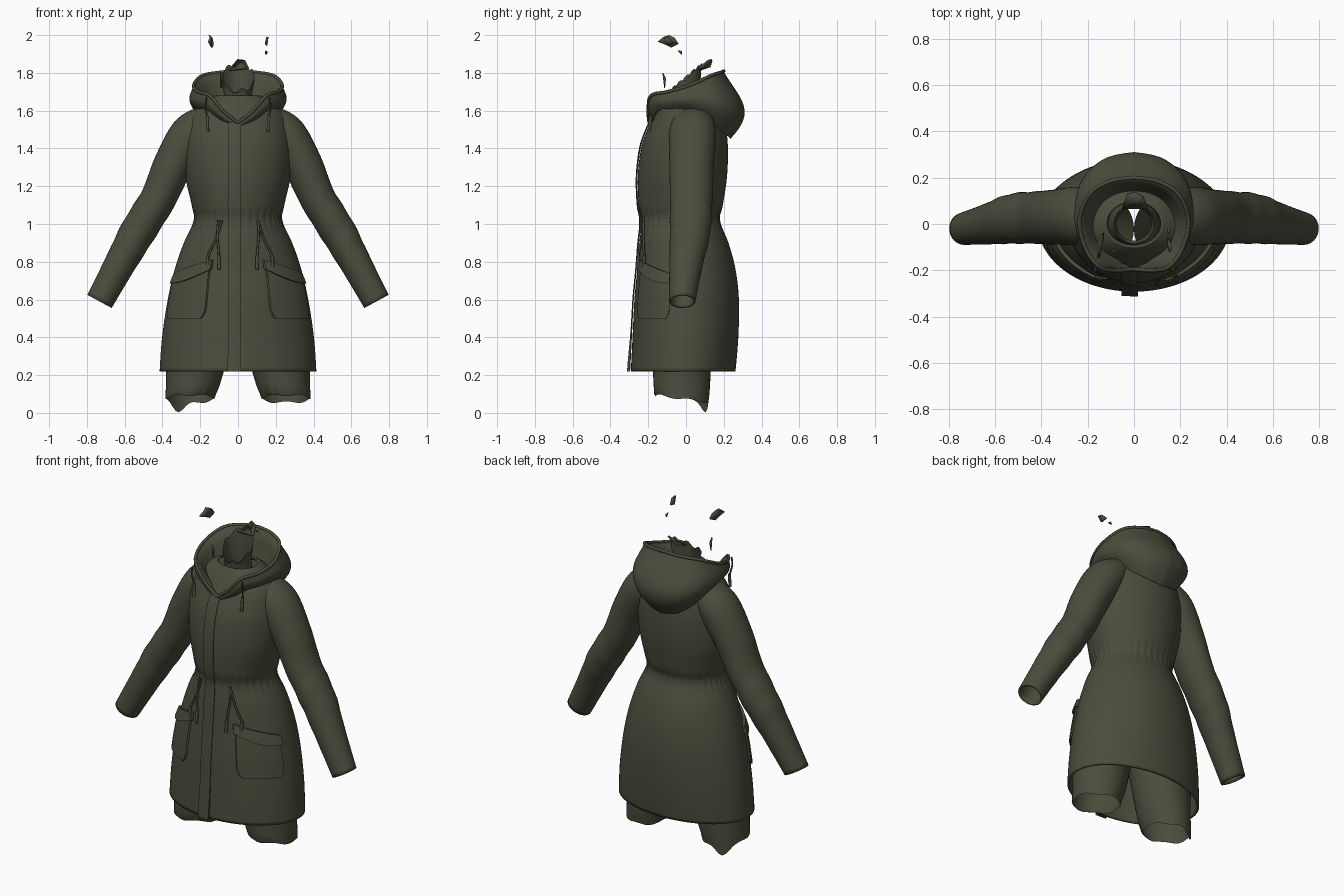
import bpy, bmesh, math
from math import sin, cos, pi, exp
from mathutils import Vector

if "Cube" in bpy.data.objects:
    bpy.data.objects.remove(bpy.data.objects["Cube"])

olive = bpy.data.materials.new("olive_cloth")
olive.diffuse_color = (0.072, 0.073, 0.046, 1)
olive.use_nodes = True
olive.node_tree.nodes["Principled BSDF"].inputs["Base Color"].default_value = olive.diffuse_color


def finish(obj, angle=50):
    obj.data.materials.append(olive)
    bpy.ops.object.select_all(action='DESELECT')
    obj.select_set(True)
    bpy.context.view_layer.objects.active = obj
    bpy.ops.object.shade_smooth_by_angle(angle=math.radians(angle))
    return obj


def mesh(name, verts, faces, angle=50):
    me = bpy.data.meshes.new(name)
    me.from_pydata([tuple(v) for v in verts], [], faces)
    bm = bmesh.new()
    bm.from_mesh(me)
    bmesh.ops.recalc_face_normals(bm, faces=bm.faces)
    bm.to_mesh(me)
    bm.free()
    obj = bpy.data.objects.new(name, me)
    bpy.context.collection.objects.link(obj)
    return finish(obj, angle)


def loft(name, rings, closed=True, angle=50):
    n = len(rings[0])
    faces = [(r * n + i, r * n + (i + 1) % n, (r + 1) * n + (i + 1) % n, (r + 1) * n + i)
             for r in range(len(rings) - 1) for i in range(n if closed else n - 1)]
    return mesh(name, [p for r in rings for p in r], faces, angle)


def spline(rows, steps):
    """Smooth curve through rows of numbers."""
    out = []
    for i in range(len(rows) - 1):
        p = [Vector(rows[min(max(i + k, 0), len(rows) - 1)]) for k in (-1, 0, 1, 2)]
        for s in range(steps):
            u = s / steps
            out.append(p[1] + (p[2] - p[0]) * (u / 2)
                       + (2 * p[0] - 5 * p[1] + 4 * p[2] - p[3]) * (u * u / 2)
                       + (3 * p[1] - p[0] - 3 * p[2] + p[3]) * (u ** 3 / 2))
    return out + [Vector(rows[-1])]


def solid(obj, thickness):
    m = obj.modifiers.new("thickness", 'SOLIDIFY')
    m.thickness = thickness
    m.offset = -1


# Coat body: height, half width, front depth, back depth
BODY = spline([(0.22, .415, .292, .262), (0.4, .402, .283, .277), (0.6, .372, .273, .28),
               (0.76, .335, .258, .262), (0.9, .287, .247, .225), (1.02, .232, .235, .178),
               (1.1, .245, .25, .195), (1.25, .278, .255, .217), (1.4, .285, .238, .222),
               (1.5, .272, .205, .212), (1.58, .245, .165, .19), (1.64, .185, .13, .15),
               (1.68, .12, .1, .1)], 6)


def section(z):
    for p, q in zip(BODY, BODY[1:]):
        if z <= q[0]:
            return p.lerp(q, max(0, (z - p[0]) / (q[0] - p[0])))
    return BODY[-1]


def surf(t, z, off=0.0):
    """Point on the coat; t = 0 is the front, pi the back."""
    _, a, f, b = section(z)
    g = 1 + .014 * sin(34 * t) * exp(-((z - 1.03) / .05) ** 2)
    y = -f if cos(t) > 0 else -b
    return Vector(((a * g + off) * sin(t), (y * g - math.copysign(off, -y)) * abs(cos(t))
                   if cos(t) > 0 else (b * g + off) * abs(cos(t)), z))


def front(x, z, off=0.0):
    return surf(math.asin(max(-1, min(1, x / section(z)[1]))), z, off)


N = 136
body = loft("coat_body", [[surf(2 * pi * i / N, r[0]) for i in range(N)] for r in BODY])
solid(body, .012)


def patch(name, point, nu, nv, off):
    """Raised cloth panel with side walls, point(u, v, offset)."""
    rows = []
    for j in range(-1, nv + 2):
        row = []
        for i in range(-1, nu + 2):
            edge = i in (-1, nu + 1) or j in (-1, nv + 1)
            u, v = min(max(i, 0), nu) / nu, min(max(j, 0), nv) / nv
            row.append(point(u, v, -.006 if edge else off))
        rows.append(row)
    return loft(name, rows, False, 40)


# Front closing strip, standing out a little at the bottom
patch("front_placket", lambda u, v, o: front(-.052 + .068 * u, .22 + 1.32 * v,
      o + (.009 * exp(-(v / .12) ** 2) if o > 0 else 0)), 4, 60, .011)

for s, side in ((-1, "left"), (1, "right")):
    # Patch pocket with rounded lower corners
    def pocket(u, v, o):
        w = 1 - .16 * max(0, 1 - v / .22) ** 2
        uu = .5 + (u - .5) * w
        return surf(s * (.46 + .8 * uu), .5 + v * (.29 - .06 * uu) - .0 * u, o)
    patch(side + "_pocket", pocket, 14, 14, .012)

    # Slanted pocket flap
    patch(side + "_pocket_flap", lambda u, v, o: surf(
        s * (.43 + .86 * u), .81 - .075 * u - (1 - v) * (.05 + .02 * sin(pi * u)),
        o + (.008 * (1 - v) if o > 0 else 0)), 14, 4, .015)

    # Sleeve: centre x, y, z, half width across, half depth
    path = spline([(.17, .035, 1.55, .085, .11), (.25, .035, 1.47, .112, .125),
                   (.345, .03, 1.31, .104, .118), (.42, .028, 1.14, .095, .113),
                   (.53, .022, .96, .094, .107), (.63, 0, .78, .082, .088),
                   (.733, -.02, .59, .073, .07)], 6)
    rings = []
    for k, p in enumerate(path):
        d = path[min(k + 1, len(path) - 1)] - path[max(k - 1, 0)]
        d = Vector((d[0], 0, d[2])).normalized()
        across = Vector((-d.z, 0, d.x))
        ring = []
        for i in range(40):
            t = 2 * pi * i / 40
            fold = 1 + .022 * sin(k * 1.5 + 2 * cos(t)) * exp(-((p[2] - .98) / .17) ** 2)
            q = Vector(p[:3]) + across * (p[3] * fold * cos(t)) + Vector((0, p[4] * fold * sin(t), 0))
            ring.append((s * q.x, q.y, q.z))
        rings.append(ring)
    solid(loft(side + "_sleeve", rings), .01)

    # Thigh, torn off at the bottom
    def leg_ring(z, cx, rx, ry, torn=False):
        ring = []
        for i in range(40):
            t = 2 * pi * i / 40
            x, y = cx + rx * cos(t), -.022 + ry * sin(t)
            drop = 0
            if torn:
                drop = -.02 * sin(t) + .006 * sin(5 * t)
                if s < 0:
                    drop -= .05 * exp(-((t - 1.1) / .35) ** 2)
            ring.append((s * x, y, z + drop))
        return ring
    loft(side + "_thigh", [leg_ring(.6, .18, .18, .17), leg_ring(.4, .21, .175, .165),
                           leg_ring(.22, .228, .153, .153), leg_ring(.14, .24, .141, .149),
                           leg_ring(.1, .25, .134, .146), leg_ring(.075, .255, .13, .14, True)])


# Lowered hood: right half of rim and of lower seam, front to back
def whole(half):
    pts = spline(half, 5)
    return pts + [Vector((-p.x, p.y, p.z)) for p in pts[-2:0:-1]]


rim = whole([(0, -.195, 1.535), (.08, -.2, 1.6), (.15, -.185, 1.68), (.212, -.1, 1.70),
             (.235, .02, 1.735), (.19, .13, 1.785), (.1, .185, 1.803), (0, .2, 1.81)])
seam = whole([(0, -.18, 1.5), (.09, -.17, 1.55), (.16, -.15, 1.6), (.205, -.08, 1.61),
              (.215, .02, 1.6), (.18, .14, 1.53), (.1, .215, 1.47), (0, .235, 1.45)])
rings = []
for k in range(5):                       # lining, from the neck up to the rim
    u = k / 4
    rings.append([Vector((r.x * (.55 + .38 * u), r.y * (.6 + .32 * u),
                          (1.53 + .03 * (r.z > 1.6)) * (1 - u) + (r.z - .006) * u)) for r in rim])
for k in range(13):                      # outer shell, from the rim to the seam
    u = k / 12
    ring = []
    for a, b in zip(rim, seam):
        back = min(1, max(0, (a.y + .2) / .4))
        out = Vector((a.x, a.y, 0)).normalized()
        bulge = (.012 + .022 * back + .056 * back ** 3) * sin(pi * u ** 1.25)
        ring.append(a.lerp(b, u) + out * bulge)
    rings.append(ring)
loft("hood", rings, angle=60)

# Hood edge piping
def cord(name, pts, radius, cyclic=False):
    cu = bpy.data.curves.new(name, 'CURVE')
    cu.dimensions = '3D'
    cu.bevel_depth = radius
    cu.bevel_resolution = 2
    cu.use_fill_caps = True
    sp = cu.splines.new('POLY')
    sp.points.add(len(pts) - 1)
    for p, c in zip(sp.points, pts):
        p.co = (*c, 1)
    sp.use_cyclic_u = cyclic
    obj = bpy.data.objects.new(name, cu)
    bpy.context.collection.objects.link(obj)
    cu.materials.append(olive)


cord("hood_edge", rim, .009, True)

# Drawstrings at hood and waist with thick ends
for s, side in ((-1, "left"), (1, "right")):
    cord(side + "_hood_cord", spline([(s * .168, -.2, 1.67), (s * .172, -.2, 1.62),
                                      (s * .162, -.185, 1.56)], 4), .005)
    cord(side + "_hood_toggle", [(s * .162, -.187, 1.57), (s * .161, -.195, 1.49)], .009)
    for n, pts in enumerate(([(.1, 1.02), (.105, .95), (.1, .87), (.097, .83)],
                             [(.1, 1.02), (.125, .94), (.155, .87), (.175, .83)])):
        if s < 0:
            pts = [(x + .0 if n == 0 else x - .02, z) for x, z in pts]
        line = [front(s * x, z, .012) for x, z in pts]
        cord(f"{side}_waist_cord_{n}", spline(line, 4), .006)
        x, z = pts[-1]
        cord(f"{side}_waist_toggle_{n}", [front(s * x, z, .012), front(s * x, z - .07, .012)], .009)

# Neck with a torn upper edge, low in front and high at the back
def neck_ring(z, r, torn=0):
    return [(r * sin(t), .0 - .95 * r * cos(t), z - torn * (.07 * cos(t) - .012 * sin(7 * t)))
            for t in (2 * pi * i / 42 for i in range(42))]


loft("neck", [neck_ring(1.5, .11), neck_ring(1.6, .085), neck_ring(1.69, .075),
              neck_ring(1.775, .088, 1)])


# Loose scraps of cloth around the head
def scrap(name, pts):
    solid(mesh(name, pts, [tuple(range(len(pts)))]), .01)


scrap("left_scrap", [(-.15, -.15, 1.965), (-.14, -.12, 1.99), (-.148, -.09, 2.0),
                     (-.135, -.06, 1.985), (-.128, -.04, 1.955), (-.133, -.08, 1.935),
                     (-.14, -.11, 1.95)])
scrap("right_scrap", [(.16, -.12, 1.99), (.162, -.09, 1.985), (.152, -.06, 1.955), (.156, -.1, 1.945)])
scrap("small_scrap", [(.145, -.04, 1.92), (.15, -.02, 1.915), (.142, -.02, 1.9)])
scrap("neck_scrap", [(-.05, .07, 1.81), (-.03, .13, 1.83), (0, .14, 1.865), (.04, .12, 1.86),
                     (.06, .07, 1.82)])
scrap("throat_scrap", [(-.085, -.125, 1.8), (-.08, -.11, 1.77), (-.085, -.115, 1.72)])
